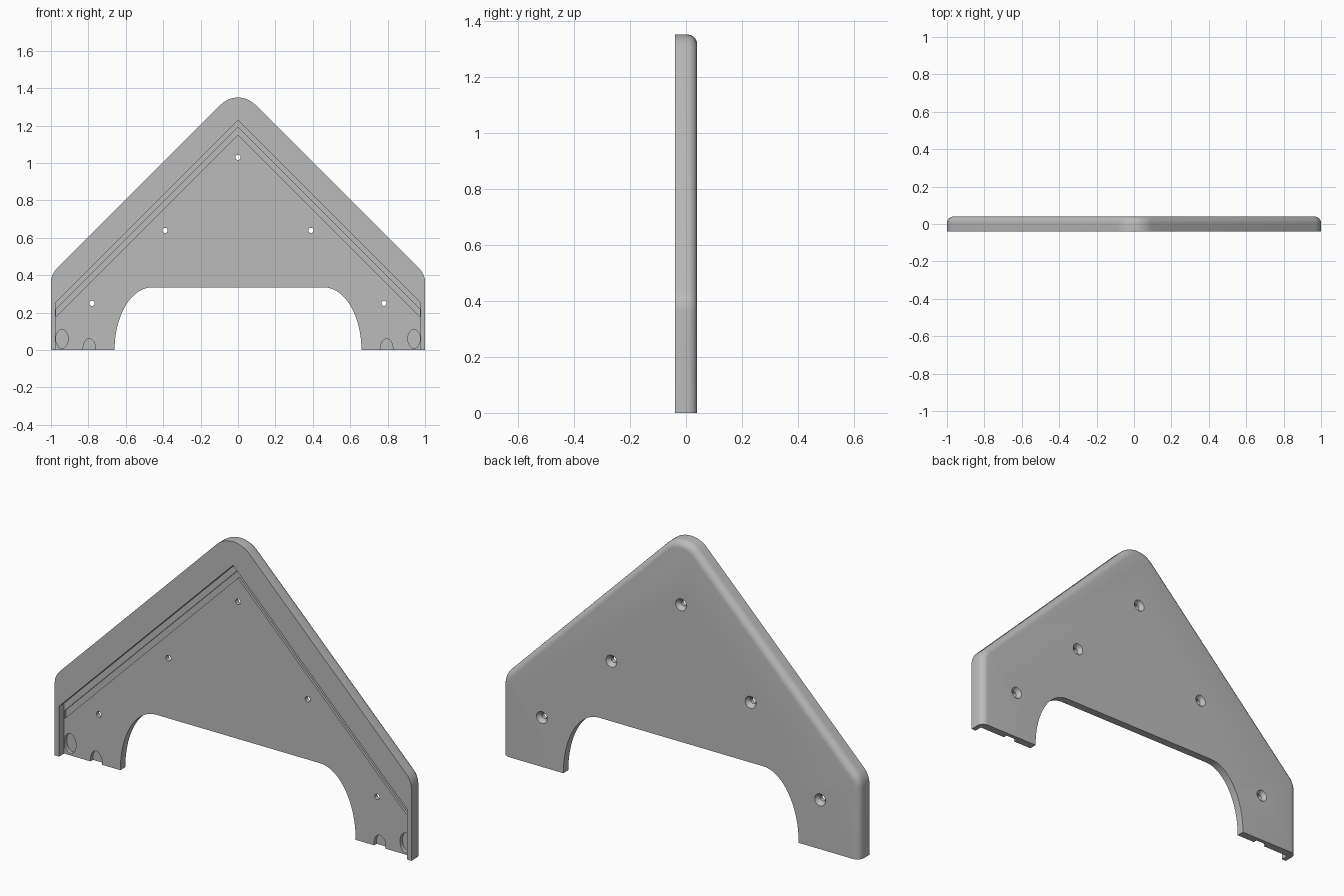
import bpy, bmesh
from math import sin, cos, pi, radians

cube = bpy.data.objects.get("Cube")
if cube:
    bpy.data.objects.remove(cube, do_unlink=True)

grey = bpy.data.materials.new("plain grey")
grey.use_nodes = True
tone = (0.5, 0.5, 0.5, 1)
grey.diffuse_color = tone
grey.node_tree.nodes["Principled BSDF"].inputs["Base Color"].default_value = tone

BACK, FRONT, FLOOR = 0.04, -0.04, 0.0


def arc(cx, cz, rx, rz, start, end, steps):
    """Points on an ellipse arc in the x-z plane, angles in degrees."""
    angles = [radians(start + (end - start) * i / steps) for i in range(steps + 1)]
    return [(cx + rx * cos(a), cz + rz * sin(a)) for a in angles]


def mirrored(half):
    """Close a right-hand outline with its mirror image."""
    return half + [(-x, z) for x, z in reversed(half) if abs(x) > 1e-5]


def prism(name, outline, y0, y1, far=None):
    """Extrude an x-z outline along y; far is an optional second outline."""
    bm = bmesh.new()
    a = [bm.verts.new((x, y0, z)) for x, z in outline]
    b = [bm.verts.new((x, y1, z)) for x, z in far or outline]
    bm.faces.new(a)
    bm.faces.new(b[::-1])
    for i in range(len(a)):
        j = (i + 1) % len(a)
        bm.faces.new((a[i], b[i], b[j], a[j]))
    bmesh.ops.recalc_face_normals(bm, faces=bm.faces)
    mesh = bpy.data.meshes.new(name)
    bm.to_mesh(mesh)
    bm.free()
    obj = bpy.data.objects.new(name, mesh)
    bpy.context.collection.objects.link(obj)
    mesh.materials.append(grey)
    return obj


def disc(x, z, rx, rz, steps=24):
    return arc(x, z, rx, rz, 0, 360, steps)[:-1]


# Gable panel: rounded peak and shoulders, wide arch between the feet
peak_r, shoulder_r = 0.13, 0.1
half = arc(0, 1.35 - peak_r, peak_r, peak_r, 90, 45, 6)
half += arc(1 - shoulder_r, 0.363, shoulder_r, shoulder_r, 45, 0, 6)
half += [(1, 0), (0.66, 0)]
half += arc(0.46, 0, 0.2, 0.335, 0, 90, 16)[1:]
panel = prism("gable_panel", mirrored(half), FRONT, BACK)

# Rounded back edge along the sides and roof
bm = bmesh.new()
bm.from_mesh(panel.data)
rim = []
for e in bm.edges:
    p, q = (v.co for v in e.verts)
    on_back = min(p.y, q.y) > BACK - 0.001
    on_side = min(abs(p.x), abs(q.x)) > 0.999
    on_roof = min(p.z, q.z) > 0.34
    if on_back and (on_side or on_roof):
        rim.append(e)
bmesh.ops.bevel(bm, geom=rim, offset=0.035, segments=6, profile=0.5,
                affect='EDGES', clamp_overlap=False)
bm.to_mesh(panel.data)
bm.free()

# Front recess with thin side lips, and the roof groove in its floor
recess = mirrored([(0, 1.23), (0.975, 0.255), (0.975, -0.1)])
cutters = [prism("recess_cutter", recess, FRONT - 0.05, FLOOR)]
groove = [(0, 1.19), (0.974, 0.216), (0.974, 0.176), (0, 1.15),
          (-0.974, 0.176), (-0.974, 0.216)]
cutters.append(prism("groove_cutter", groove, -0.02, FLOOR + 0.012))

# Blind pockets in the feet
for side in (-1, 1):
    for x, z in ((0.941, 0.06), (0.795, 0.01)):
        cutters.append(prism("pocket_cutter", disc(side * x, z, 0.033, 0.05),
                             -0.02, FLOOR + 0.02))

# Screw holes, countersunk from the back
for x, z in ((0, 1.03), (0.39, 0.64), (-0.39, 0.64), (0.78, 0.25), (-0.78, 0.25)):
    cutters.append(prism("hole_cutter", disc(x, z, 0.014, 0.014), -0.02, 0.06))
    cutters.append(prism("countersink_cutter", disc(x, z, 0.014, 0.014),
                         0.02, 0.042, disc(x, z, 0.032, 0.032)))

for c in cutters:
    c.hide_render = True
    mod = panel.modifiers.new(c.name, 'BOOLEAN')
    mod.operation = 'DIFFERENCE'
    mod.solver = 'EXACT'
    mod.object = c

# Apply the cuts, drop the cutters and shade smoothly with sharp corners
bpy.ops.object.select_all(action='DESELECT')
panel.select_set(True)
bpy.context.view_layer.objects.active = panel
for mod in list(panel.modifiers):
    bpy.ops.object.modifier_apply(modifier=mod.name)
for c in cutters:
    bpy.data.objects.remove(c, do_unlink=True)
bpy.ops.object.shade_smooth_by_angle(angle=radians(30))
